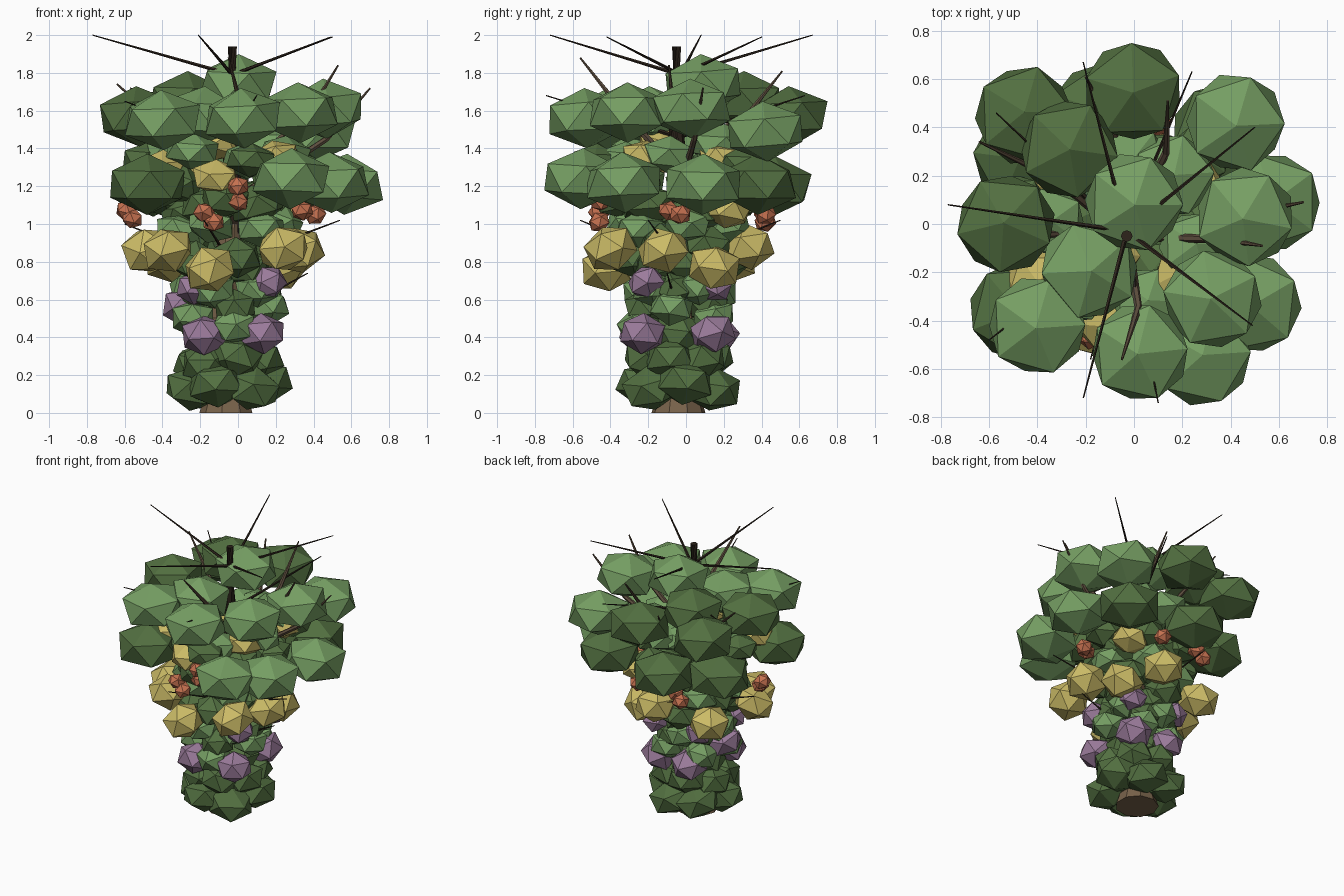
import bpy, bmesh, math, random
from mathutils import Vector, Matrix, Euler

cube = bpy.data.objects.get("Cube")
if cube:
    bpy.data.objects.remove(cube, do_unlink=True)

random.seed(4)


def material(name, r, g, b):
    mat = bpy.data.materials.new(name)
    mat.use_nodes = True
    mat.diffuse_color = (r, g, b, 1)
    mat.node_tree.nodes["Principled BSDF"].inputs["Base Color"].default_value = (r, g, b, 1)
    return mat


light_green = material("light green", .18, .345, .125)
dark_green = material("dark green", .085, .16, .052)
yellow = material("blossom yellow", .6, .5, .135)
purple = material("blossom purple", .33, .2, .33)
orange = material("fruit orange", .56, .165, .08)
brown = material("bark brown", .19, .125, .07)
branch_brown = material("branch brown", .11, .075, .048)
dark_bark = material("dark bark", .026, .017, .011)


def make_object(name, bm, mat):
    mesh = bpy.data.meshes.new(name)
    bm.to_mesh(mesh)
    bm.free()
    mesh.materials.append(mat)
    obj = bpy.data.objects.new(name, mesh)
    bpy.context.collection.objects.link(obj)
    return obj


def clumps(name, mat, spots, radius, height, tilt=.08):
    """Faceted, squashed clumps at the given spots, joined in one object."""
    bm = bmesh.new()
    for spot in spots:
        turn = Euler((random.uniform(-tilt, tilt), random.uniform(-tilt, tilt),
                      random.uniform(0, math.tau))).to_matrix().to_4x4()
        size = Matrix.Diagonal((radius, radius, height, 1))
        bmesh.ops.create_icosphere(bm, subdivisions=1, radius=1,
                                   matrix=Matrix.Translation(spot) @ turn @ size)
    return make_object(name, bm, mat)


def ring(count, radius, z, start=0, wobble=.02, centre=(-.05, -.04)):
    """Spots evenly spread around the trunk."""
    spots = []
    for i in range(count):
        a = math.radians(start) + math.tau * i / count
        spots.append((centre[0] + radius * math.cos(a), centre[1] + radius * math.sin(a),
                      z + random.uniform(-wobble, wobble)))
    return spots


def limb(bm, points, radii, sides=6):
    """Tapered, faceted tube through the points."""
    points = [Vector(p) for p in points]
    loops = []
    for i, p in enumerate(points):
        along = points[min(i + 1, len(points) - 1)] - points[max(i - 1, 0)]
        turn = along.to_track_quat('Z', 'Y')
        loops.append([bm.verts.new(p + turn @ Vector((
            radii[i] * math.cos(math.tau * k / sides),
            radii[i] * math.sin(math.tau * k / sides), 0))) for k in range(sides)])
    for low, high in zip(loops, loops[1:]):
        for k in range(sides):
            n = (k + 1) % sides
            bm.faces.new((low[k], low[n], high[n], high[k]))
    bm.faces.new(loops[0][::-1])
    bm.faces.new(loops[-1])


# Trunk: flared brown foot and a dark upper stem
bm = bmesh.new()
limb(bm, [(-.06, -.04, 0), (-.06, -.04, .08), (-.06, -.04, .5), (-.04, -.04, 1)],
     [.145, .12, .09, .06], 9)
make_object("trunk", bm, brown)
bm = bmesh.new()
limb(bm, [(-.04, -.04, .95), (-.03, -.05, 1.5), (-.03, -.05, 1.94)], [.06, .04, .024], 8)
make_object("upper_stem", bm, dark_bark)

# Large crown foliage, upper and lower tiers
clumps("upper_foliage_light", light_green, [
    (0, .09, 1.74), (.42, .42, 1.49), (.46, .03, 1.61), (.325, -.31, 1.59),
    (.025, -.53, 1.56), (-.4, -.42, 1.55), (-.185, -.19, 1.57)], .226, .16)
clumps("upper_foliage_dark", dark_green, [
    (-.005, .55, 1.57), (-.455, .45, 1.54), (-.27, .31, 1.65), (-.53, 0, 1.57)], .226, .16)
clumps("lower_foliage_light", light_green, [
    (.57, .09, 1.21), (.49, -.33, 1.22), (.28, -.55, 1.24)], .226, .162)
clumps("lower_foliage_dark", dark_green, [
    (-.48, -.36, 1.21), (-.14, .46, 1.2), (-.46, .27, 1.2), (.36, .38, 1.21)], .226, .162)

# Small foliage hugging the trunk, from the foot upwards
clumps("foot_foliage", dark_green, ring(6, .19, .14, 10), .165, .12, .35)
clumps("foot_foliage_upper", dark_green, ring(6, .165, .27, 45), .145, .115, .3)
clumps("waist_core", dark_green, ring(4, .09, .4, 0), .14, .12, .3)
clumps("waist_foliage", light_green, ring(5, .21, .51, -10, .05), .125, .1, .3)
clumps("waist_foliage_upper", light_green, ring(5, .2, .64, 30, .03), .125, .1, .3)
clumps("waist_foliage_dark", dark_green, ring(5, .18, .6, 65, .05), .12, .1, .3)
clumps("shoulder_foliage", dark_green, ring(5, .15, .76, 20, .03), .14, .11, .3)
clumps("middle_foliage", light_green, ring(6, .27, .97, 10, .05), .14, .1, .3)
clumps("middle_foliage_dark", dark_green, ring(6, .24, .85, 40, .07), .14, .11, .3)
clumps("neck_foliage", dark_green, ring(5, .22, 1.07, 25, .03), .16, .11, .3)
clumps("inner_foliage_dark", dark_green, ring(7, .33, 1.18, 10, .06), .14, .11, .3)
clumps("inner_foliage", light_green, ring(6, .3, 1.36, 50, .03), .155, .1, .2)
clumps("core_foliage", light_green, [(.16, .2, 1.42), (-.03, .25, 1.38)], .19, .11)
clumps("outer_foliage_dark", dark_green, ring(3, .45, 1.33, 165, .03), .14, .09)

# Blossoms and fruit
clumps("yellow_blossoms", yellow, [
    (-.15, -.42, .76), (.24, -.4, .87), (.32, -.12, .86), (.23, .15, .77),
    (.02, .33, .88), (-.36, .24, .81), (-.48, -.11, .86), (-.37, -.28, .86)], .148, .125, .4)
clumps("inner_yellow_blossoms", yellow, [
    (-.12, -.4, 1.25), (-.4, -.23, 1.3), (.2, -.22, 1.35), (.24, .19, 1.34),
    (.22, .22, 1.07), (-.3, .2, 1.3), (-.1, -.13, 1.43)], .135, .095, .3)
clumps("purple_blossoms", purple, [
    (-.18, -.24, .41), (.13, -.23, .42), (.12, .14, .42), (-.14, .16, .42),
    (-.28, -.04, .56)], .13, .11, .4)
clumps("upper_purple_blossoms", purple, [
    (-.23, -.21, .66), (.16, -.21, .69), (.14, .15, .68), (-.21, .15, .68)], .105, .09, .4)
clumps("orange_fruit", orange, [
    (-.59, -.05, 1.07), (-.56, -.07, 1.03), (-.18, -.46, 1.06), (-.13, -.46, 1.01),
    (0, -.47, 1.2), (0, -.45, 1.12), (.41, -.03, 1.05), (.34, -.09, 1.07),
    (.1, .42, 1.05), (-.2, .41, 1.06), (-.25, .42, 1.01)], .062, .054, .5)

# Branches with a slight bend
bm = bmesh.new()
for tip in [(.53, -.09, 1.84), (-.05, -.56, 1.88), (.14, .51, 1.81), (-.64, .34, 1.74),
            (.7, .09, 1.72), (-.57, -.05, 1.68), (-.2, .61, 1.7)]:
    tip = Vector(tip)
    root = Vector((-.03, -.05, tip.z - .6))
    bend = root.lerp(tip, .6) + Vector((.06, .01, -.03))
    limb(bm, [root, bend, tip], [.022, .016, .005])
make_object("branches", bm, branch_brown)

# Thin twigs: a star at the top and shorter ones lower down
bm = bmesh.new()
for tip in [(-.77, .08, 2), (-.21, -.72, 2), (.49, -.42, 1.99), (.5, .4, 1.99), (-.21, .67, 2)]:
    limb(bm, [(-.03, -.03, 1.79), tip], [.011, .003], 5)
for tip in [(-.57, .46, 1.72), (-.6, -.48, 1.65), (.1, -.74, 1.68), (.24, .63, 1.68),
            (.54, -.2, 1.02), (-.2, .5, 1.02), (-.18, -.56, 1.02), (.37, -.1, .74),
            (-.6, .05, 1.0)]:
    limb(bm, [(-.04, -.04, tip[2] - .22), tip], [.012, .003], 5)
make_object("twigs", bm, dark_bark)
